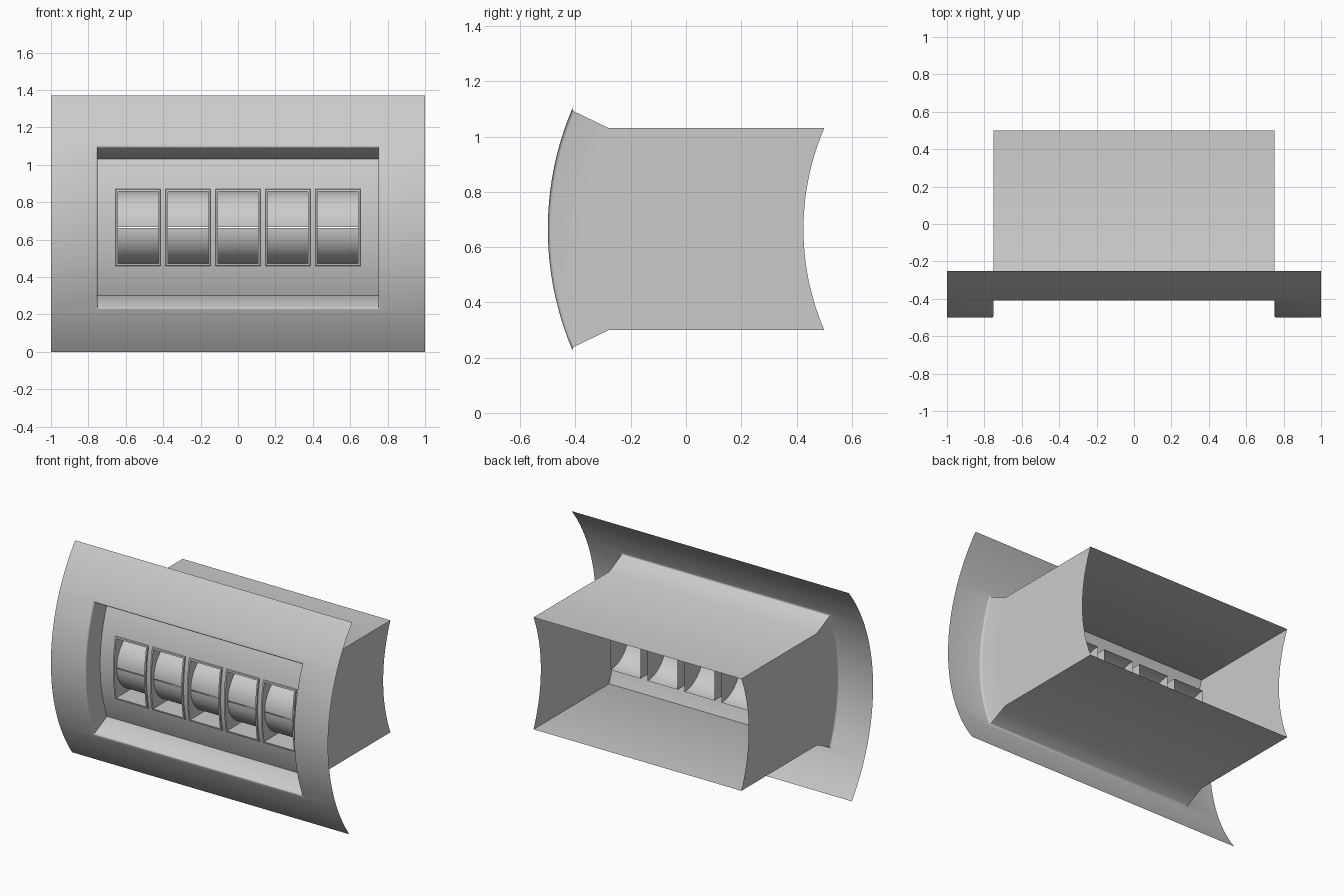
import bpy, bmesh
from math import sqrt, cos, sin, pi

if "Cube" in bpy.data.objects:
    bpy.data.objects.remove(bpy.data.objects["Cube"])

CZ = 0.665                      # height of the common curve axis
HW = 0.75                       # half width of the recess
BACK = -0.14                    # depth where the window liners end


def arc(front, radius):
    """y of a curved surface bulging to the front, as a function of z."""
    return lambda z: front + radius - sqrt(radius ** 2 - (z - CZ) ** 2)


plate_y = arc(-0.5, 1.119)
panel_y = arc(-0.35, 0.969)
rear_y = arc(0.425, 0.925)


def span(a, b, n):
    return [a + (b - a) * i / n for i in range(n + 1)]


def finish(name, bm):
    bmesh.ops.recalc_face_normals(bm, faces=bm.faces[:])
    me = bpy.data.meshes.new(name)
    bm.to_mesh(me)
    bm.free()
    ob = bpy.data.objects.new(name, me)
    bpy.context.collection.objects.link(ob)
    bpy.ops.object.select_all(action='DESELECT')
    ob.select_set(True)
    bpy.context.view_layer.objects.active = ob
    bpy.ops.object.shade_smooth_by_angle(angle=0.6)
    return ob


def sheet(bm, xs, zs, y, hole):
    """Curved sheet on a grid of x and z cuts, leaving out hole cells."""
    v = [[bm.verts.new((x, y(z), z)) for z in zs] for x in xs]
    for i in range(len(xs) - 1):
        for j in range(len(zs) - 1):
            if not hole((xs[i] + xs[i + 1]) / 2, (zs[j] + zs[j + 1]) / 2):
                bm.faces.new((v[i][j], v[i + 1][j], v[i + 1][j + 1], v[i][j + 1]))


def loft(bm, rings, n):
    """Join rectangular rings (x0, x1, z0, z1, y function) into an open tube."""
    loops = []
    for x0, x1, z0, z1, y in rings:
        zs = span(z0, z1, n)
        pts = [(x0, y(z), z) for z in zs] + [(x1, y(z), z) for z in reversed(zs)]
        loops.append([bm.verts.new(p) for p in pts])
    for a, b in zip(loops, loops[1:]):
        for i in range(len(a)):
            j = (i + 1) % len(a)
            bm.faces.new((a[i], a[j], b[j], b[i]))


# Housing: curved face plate, flared recess and open-backed box
N = 24
bm = bmesh.new()
sheet(bm, [-1, -HW, HW, 1],
      span(0, 0.235, 8)[:-1] + span(0.235, 1.095, N) + span(1.095, 1.37, 8)[1:],
      plate_y, lambda x, z: abs(x) < HW and 0.235 < z < 1.095)
loft(bm, [(-HW, HW, 0.235, 1.095, plate_y),
          (-HW, HW, 0.30, 1.03, panel_y),
          (-HW, HW, 0.30, 1.03, rear_y)], N)
bmesh.ops.remove_doubles(bm, verts=bm.verts[:], dist=1e-4)
bmesh.ops.recalc_face_normals(bm, faces=bm.faces[:])


def on_rim(v):
    x, y, z = v.co
    return (abs(abs(x) - HW) < 1e-4 and 0.2349 < z < 1.0951
            and abs(y - plate_y(z)) < 1e-4)


rim = [e for e in bm.edges if all(on_rim(v) for v in e.verts)
       and len(e.link_faces) == 2
       and e.calc_face_angle(0) > 0.5]
bmesh.ops.bevel(bm, geom=rim, offset=0.012, segments=3, profile=0.5,
                affect='EDGES', clamp_overlap=True)
finish("housing", bm)

# Recessed panel with five window openings
Z0, Z1, WH = 0.46, 0.87, 0.12
centres = [0.267 * i for i in range(-2, 3)]
xs = [-HW] + [c + s * WH for c in centres for s in (-1, 1)] + [HW]
bm = bmesh.new()
sheet(bm, xs, span(0.30, Z0, 6)[:-1] + span(Z0, Z1, 12) + span(Z1, 1.03, 6)[1:],
      panel_y, lambda x, z: Z0 < z < Z1 and any(abs(x - c) < WH for c in centres))
finish("window_panel", bm)

# Raised window frames with liners, and a half drum inside each
LIP, RAISE = 0.012, 0.008
R = (Z1 - Z0) / 2 - LIP
for k, c in enumerate(centres):
    a, b = c - WH, c + WH
    ai, bi, zi0, zi1 = a + LIP, b - LIP, Z0 + LIP, Z1 - LIP
    raised = lambda z: panel_y(z) - RAISE
    bm = bmesh.new()
    loft(bm, [(a, b, Z0, Z1, panel_y),
              (a + 0.002, b - 0.002, Z0 + 0.002, Z1 - 0.002, raised),
              (ai, bi, zi0, zi1, raised),
              (ai, bi, zi0, zi1, lambda z: BACK)], 12)
    finish(f"window_frame_{k + 1}", bm)

    # Drum in two quarter shells with a thin seam along the middle
    bm = bmesh.new()
    for s in (-1, 1):
        prev = None
        for t in span(0.01, pi / 2, 16):
            y, z = BACK - R * cos(t), CZ + s * R * sin(t)
            cur = [bm.verts.new((x, y, z)) for x in (ai, bi)]
            if prev:
                bm.faces.new((prev[0], prev[1], cur[1], cur[0]))
            prev = cur
    finish(f"drum_{k + 1}", bm)
